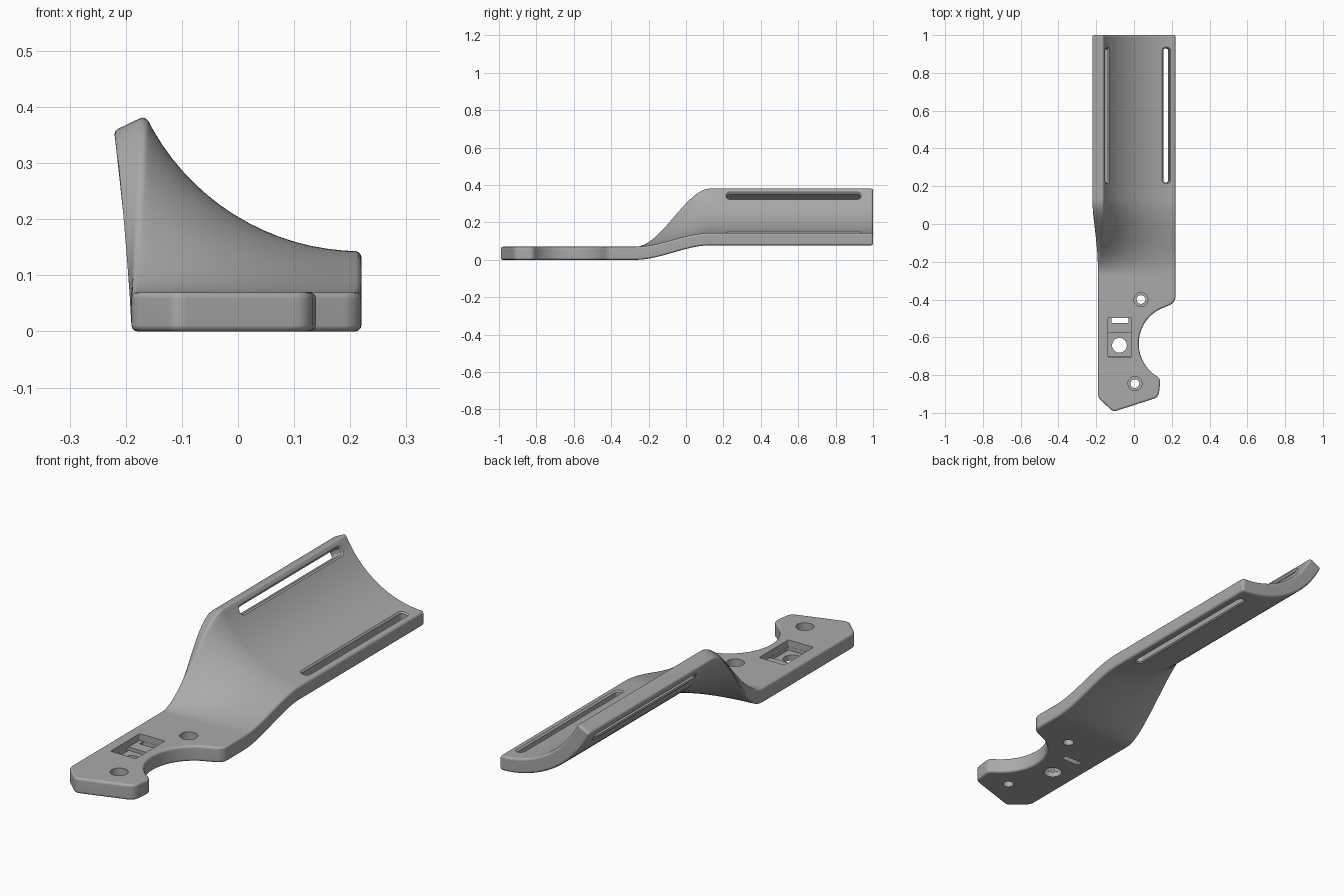
import bpy, bmesh
from math import sin, cos, pi, radians
from mathutils import Vector, Matrix

cube = bpy.data.objects.get("Cube")
if cube:
    bpy.data.objects.remove(cube, do_unlink=True)

LEFT, RIGHT, THICK = -0.19, 0.22, 0.07
AXIS_Z, R_IN, R_OUT, SWEEP = 0.57, 0.427, 0.493, radians(64.3)
Y0, Y1, COLS, ROWS = -0.27, 0.13, 16, 24

grey = bpy.data.materials.new("grey plastic")
grey.use_nodes = True
grey.diffuse_color = (0.4, 0.4, 0.4, 1)
grey.node_tree.nodes["Principled BSDF"].inputs["Base Color"].default_value = (0.4, 0.4, 0.4, 1)


def make_object(name, bm):
    bmesh.ops.remove_doubles(bm, verts=bm.verts, dist=1e-5)
    bmesh.ops.recalc_face_normals(bm, faces=bm.faces)
    mesh = bpy.data.meshes.new(name)
    bm.to_mesh(mesh)
    bm.free()
    mesh.materials.append(grey)
    ob = bpy.data.objects.new(name, mesh)
    bpy.context.collection.objects.link(ob)
    return ob


def round_corner(prev, corner, nxt, size, steps=6):
    """Points of a smooth curve that replaces a corner."""
    p, c, n = Vector(prev), Vector(corner), Vector(nxt)
    a, b = c + (p - c).normalized() * size, c + (n - c).normalized() * size
    return [a * (1 - t) ** 2 + c * 2 * t * (1 - t) + b * t * t
            for t in (i / steps for i in range(steps + 1))]


def section_point(u, blend, y, top):
    """Cross-section blending from a flat bar to a curved trough."""
    flat = Vector((LEFT + (RIGHT - LEFT) * u, y, THICK if top else 0))
    a, r = SWEEP * (1 - u), R_IN if top else R_OUT
    arc = Vector((RIGHT - r * sin(a), y, AXIS_Z - r * cos(a)))
    return flat.lerp(arc, blend)


# Curved cradle, swept backwards from the flat plate
bm = bmesh.new()
stations = [(i / ROWS, Y0 + (Y1 - Y0) * i / ROWS) for i in range(ROWS + 1)] + [(1, 1.0)]
rows = []
for t, y in stations:
    s = t * t * (3 - 2 * t)
    rows.append([[bm.verts.new(section_point(c / COLS, s, y, top)) for c in range(COLS + 1)]
                 for top in (True, False)])
for (ta, ba), (tb, bb) in zip(rows, rows[1:]):
    for c in range(COLS):
        bm.faces.new((ta[c], ta[c + 1], tb[c + 1], tb[c]))
        bm.faces.new((ba[c], bb[c], bb[c + 1], ba[c + 1]))
    for c in (0, COLS):
        bm.faces.new((ta[c], tb[c], bb[c], ba[c]))
bm.faces.new(rows[-1][0] + rows[-1][1][::-1])

# Flat mounting plate with a round notch on its left side
notch = [Vector((0.229 + 0.204 * cos(a), -0.633 + 0.204 * sin(a)))
         for a in (radians(118 + 6 * i) for i in range(21))]
corners = [notch[-1], (0.141, -0.818), (0.13, -0.917), (-0.11, -0.994), (LEFT, -0.92), (LEFT, Y0)]
outline = round_corner((RIGHT, Y0), (RIGHT, -0.416), notch[0], 0.035) + notch
for i, size in zip(range(1, 5), (0.022, 0.03, 0.02, 0.02)):
    outline += round_corner(corners[i - 1], corners[i], corners[i + 1], size)
top = [bm.verts.new((p.x, p.y, THICK)) for p in outline]
low = [bm.verts.new((p.x, p.y, 0)) for p in outline]
bm.faces.new(rows[0][0] + top)
bm.faces.new(rows[0][1] + low)
ring_t = [rows[0][0][-1]] + top + [rows[0][0][0]]
ring_b = [rows[0][1][-1]] + low + [rows[0][1][0]]
for i in range(len(ring_t) - 1):
    bm.faces.new((ring_t[i], ring_t[i + 1], ring_b[i + 1], ring_b[i]))
body = make_object("cradle_bracket", bm)

bevel = body.modifiers.new("rounded edges", "BEVEL")
bevel.width, bevel.segments = 0.011, 3
bevel.limit_method, bevel.angle_limit = "ANGLE", radians(40)
bevel.use_clamp_overlap = False


def cutter(name, hx, hy, r, layers, matrix):
    """Rounded-rectangle solid lofted through (height, inflate) layers."""
    bm = bmesh.new()
    loops = []
    for z, grow in layers:
        loop = []
        for k, (sx, sy) in enumerate(((1, 1), (-1, 1), (-1, -1), (1, -1))):
            for j in range(9):
                a = (k + j / 8) * pi / 2
                loop.append(bm.verts.new((sx * (hx - r) + (r + grow) * cos(a),
                                          sy * (hy - r) + (r + grow) * sin(a), z)))
        loops.append(loop)
    for a, b in zip(loops, loops[1:]):
        for i in range(len(a)):
            j = (i + 1) % len(a)
            bm.faces.new((a[i], a[j], b[j], b[i]))
    bm.faces.new(loops[0][::-1])
    bm.faces.new(loops[-1])
    bm.transform(matrix)
    ob = make_object(name, bm)
    ob.hide_render = True
    mod = body.modifiers.new(name, "BOOLEAN")
    mod.operation, mod.solver, mod.object = "DIFFERENCE", "EXACT", ob
    return ob


cutters = []
# Long strap slots with softened rims, square to the trough surface
slot_layers = [(R_IN - 0.02, 0.026), (R_IN, 0.006), (R_IN + 0.006, 0),
               (R_OUT - 0.006, 0), (R_OUT, 0.006), (R_OUT + 0.02, 0.026)]
for side, angle in (("left", radians(6.5)), ("right", SWEEP - radians(6.5))):
    place = Matrix.Translation((RIGHT, 0.575, AXIS_Z)) @ Matrix.Rotation(pi + angle, 4, "Y")
    cutters.append(cutter(side + "_slot", 0.016, 0.355, 0.012, slot_layers, place))

# Counterbored screw holes
for name, x, y in (("rear_hole", 0.037, -0.4), ("front_hole", 0.005, -0.845)):
    cutters.append(cutter(name, 0.023, 0.023, 0.023,
                          [(-0.02, 0), (0.035, 0), (0.035, 0.014), (0.1, 0.014)],
                          Matrix.Translation((x, y, 0))))

# Stepped pocket with a through hole and a narrow slit
for name, x, y, hx, hy, r, bottom in (
        ("pocket", -0.075, -0.6, 0.062, 0.103, 0.004, 0.04),
        ("pocket_step", -0.075, -0.639, 0.0615, 0.0635, 0.004, 0.025),
        ("pocket_hole", -0.077, -0.642, 0.039, 0.039, 0.039, -0.02),
        ("pocket_slit", -0.075, -0.511, 0.045, 0.013, 0.003, -0.02)):
    cutters.append(cutter(name, hx, hy, r, [(bottom, 0), (0.1, 0)],
                          Matrix.Translation((x, y, 0))))

# Apply the cuts, remove the cutters and smooth the result
bpy.ops.object.select_all(action="DESELECT")
body.select_set(True)
bpy.context.view_layer.objects.active = body
for mod in list(body.modifiers):
    bpy.ops.object.modifier_apply(modifier=mod.name)
for ob in cutters:
    bpy.data.objects.remove(ob, do_unlink=True)
bpy.ops.object.shade_smooth_by_angle(angle=radians(35))
weighted = body.modifiers.new("even shading", "WEIGHTED_NORMAL")
weighted.keep_sharp = True
